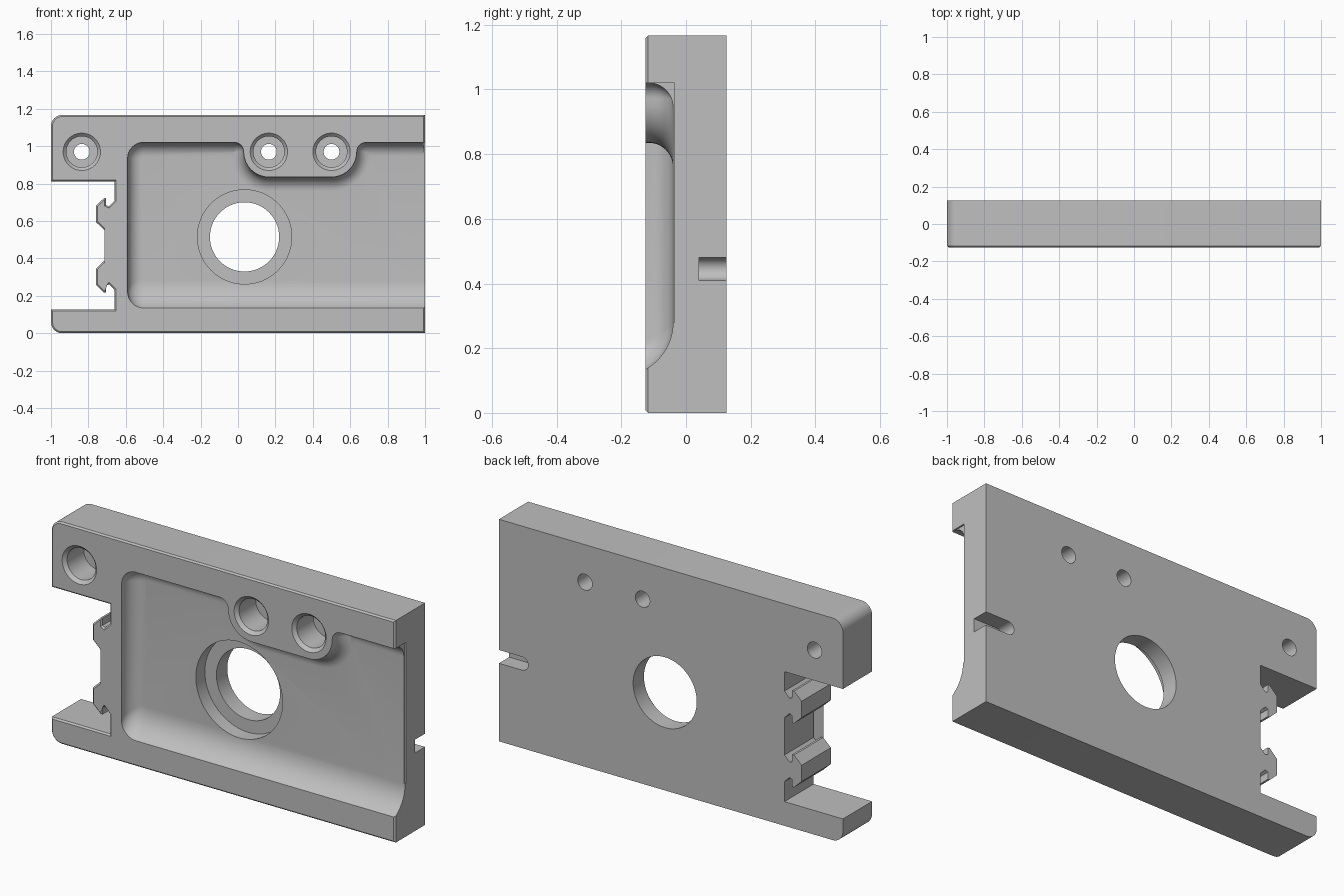
import bpy, bmesh
from math import sin, cos, pi, sqrt, asin, radians

cube = bpy.data.objects.get("Cube")
if cube:
    bpy.data.objects.remove(cube, do_unlink=True)

grey = bpy.data.materials.new("machined grey")
grey.use_nodes = True
COLOR = (0.52, 0.52, 0.52, 1)
grey.diffuse_color = COLOR
grey.node_tree.nodes["Principled BSDF"].inputs["Base Color"].default_value = COLOR

FRONT, BACK, FLOOR = -0.125, 0.125, -0.04
CHAMFER = 0.008


def arc(cx, cz, r, start, end, n=10):
    """Points on an arc in the x-z plane, angles in degrees."""
    angles = [radians(start + (end - start) * k / n) for k in range(n + 1)]
    return [(cx + r * cos(a), cz + r * sin(a)) for a in angles]


def loft(name, rings, chamfer=0):
    """Closed solid through (y, outline) rings; may chamfer the last cap."""
    bm = bmesh.new()
    loops = [[bm.verts.new((x, y, z)) for x, z in pts] for y, pts in rings]
    for a, b in zip(loops, loops[1:]):
        for k in range(len(a)):
            j = (k + 1) % len(a)
            bm.faces.new((a[k], a[j], b[j], b[k]))
    bm.faces.new(loops[0])
    cap = bm.faces.new(loops[-1])
    bmesh.ops.recalc_face_normals(bm, faces=bm.faces)
    if chamfer:
        bmesh.ops.inset_region(bm, faces=[cap], thickness=chamfer, depth=chamfer,
                               use_even_offset=True, use_boundary=True)
    bmesh.ops.remove_doubles(bm, verts=bm.verts, dist=1e-5)
    bmesh.ops.recalc_face_normals(bm, faces=bm.faces)
    mesh = bpy.data.meshes.new(name)
    bm.to_mesh(mesh)
    bm.free()
    mesh.materials.append(grey)
    obj = bpy.data.objects.new(name, mesh)
    bpy.context.collection.objects.link(obj)
    return obj


def round_cutter(name, x, z, steps, n=64):
    """Stepped round hole from (y, radius) steps."""
    return loft(name, [(y, arc(x, z, r, 0, 360, n)[:-1]) for y, r in steps])


# Plate outline with the left notch and two hooked teeth
WALL = -0.66
HALF_TOOTH = [(WALL, 0.07), (-0.69, 0.04), (-0.705, 0.047),
              (-0.705, 0.085), (-0.716, 0.085), (-0.76, 0.043)]


def tooth(zc):
    lower = [(x, zc - h) for x, h in HALF_TOOTH]
    return lower + [(x, zc + h) for x, h in reversed(HALF_TOOTH)]


outline = [(1, 0), (1, 1.167)]
outline += arc(-0.94, 1.107, 0.06, 90, 180)
outline += [(-1, 0.81), (WALL, 0.81)]
outline += tooth(0.638)[::-1] + tooth(0.302)[::-1]
outline += [(WALL, 0.127), (-1, 0.127)]
outline += arc(-0.94, 0.06, 0.06, 180, 270)
plate = loft("plate", [(BACK, outline), (FRONT + CHAMFER, outline)], CHAMFER)

# Pocket with filleted walls, a sloping bottom and a boss around two holes
HOLE_Z, TOP, BOTTOM, LEFT = 0.97, 1.02, 0.135, -0.59
BOSS_L, BOSS_R, BOSS = 0.165, 0.5, 0.135
FILLET, BLEND, CORNER, SWEEP = 0.075, 0.05, 0.085, 0.166


def pocket_outline(y, inset):
    h = max(0, min(FLOOR - y, FLOOR - FRONT))
    low = BOTTOM + 0.145 - sqrt(SWEEP ** 2 - (SWEEP - h) ** 2)
    r, blend = BOSS + inset, BLEND - inset
    cut = asin(max(0, -blend) / r) * 180 / pi
    right = arc(BOSS_R, HOLE_Z, r, -cut, -90)
    left = arc(BOSS_L, HOLE_Z, r, -90, -180 + cut)
    if blend > 0:
        out_r = arc(BOSS_R + BOSS + BLEND, HOLE_Z, blend, 90, 180)
        out_l = arc(BOSS_L - BOSS - BLEND, HOLE_Z, blend, 0, 90)
    else:
        out_r, out_l = [right[0]] * 11, [left[-1]] * 11
    c = CORNER - inset
    return ([(1.1, low), (1.1, TOP - inset)] + out_r + right + left + out_l
            + arc(LEFT + CORNER, TOP - CORNER, c, 90, 180)
            + arc(LEFT + CORNER, low + c, c, 180, 270))


rings = [(-0.2, pocket_outline(-0.2, 0)), (FRONT, pocket_outline(FRONT, 0))]
for k in range(13):
    t = k / 12 * pi / 2
    y = FLOOR - FILLET * (1 - sin(t))
    rings.append((y, pocket_outline(y, FILLET * (1 - cos(t)))))
cutters = [loft("pocket_cutter", rings)]

# Thin relief along the open right end of the pocket
relief = [(1 - CHAMFER, 0.28), (1.1, 0.28), (1.1, TOP), (1 - CHAMFER, TOP)]
cutters.append(loft("relief_cutter", [(-0.2, relief), (FLOOR + 0.005, relief)]))

# Large counterbored opening
cutters.append(round_cutter("opening_cutter", 0.035, 0.515,
                            [(-0.2, 0.252), (0.035, 0.252), (0.035, 0.185), (0.2, 0.185)], 96))

# Three counterbored screw holes with chamfered mouths
for x in (-0.835, BOSS_L, BOSS_R):
    cutters.append(round_cutter("screw_hole_cutter", x, HOLE_Z,
                                [(-0.2, 0.1), (FRONT, 0.1), (FRONT + 0.017, 0.083),
                                 (0.03, 0.083), (0.03, 0.042), (0.2, 0.042)], 48))

# Round-ended slot in the back, open to the side
slot = [(1.1, 0.41), (1.1, 0.48)] + arc(0.865, 0.445, 0.035, 90, 270)
cutters.append(loft("slot_cutter", [(0.04, slot), (0.2, slot)]))

# Cut everything out of the plate
bpy.context.view_layer.objects.active = plate
for cutter in cutters:
    cutter.hide_render = True
    mod = plate.modifiers.new(cutter.name, "BOOLEAN")
    mod.operation, mod.solver, mod.object = "DIFFERENCE", "EXACT", cutter
    bpy.ops.object.modifier_apply(modifier=mod.name)
    bpy.data.objects.remove(cutter, do_unlink=True)

for obj in bpy.context.selected_objects:
    obj.select_set(False)
plate.select_set(True)
bpy.ops.object.shade_smooth_by_angle(angle=radians(30))
